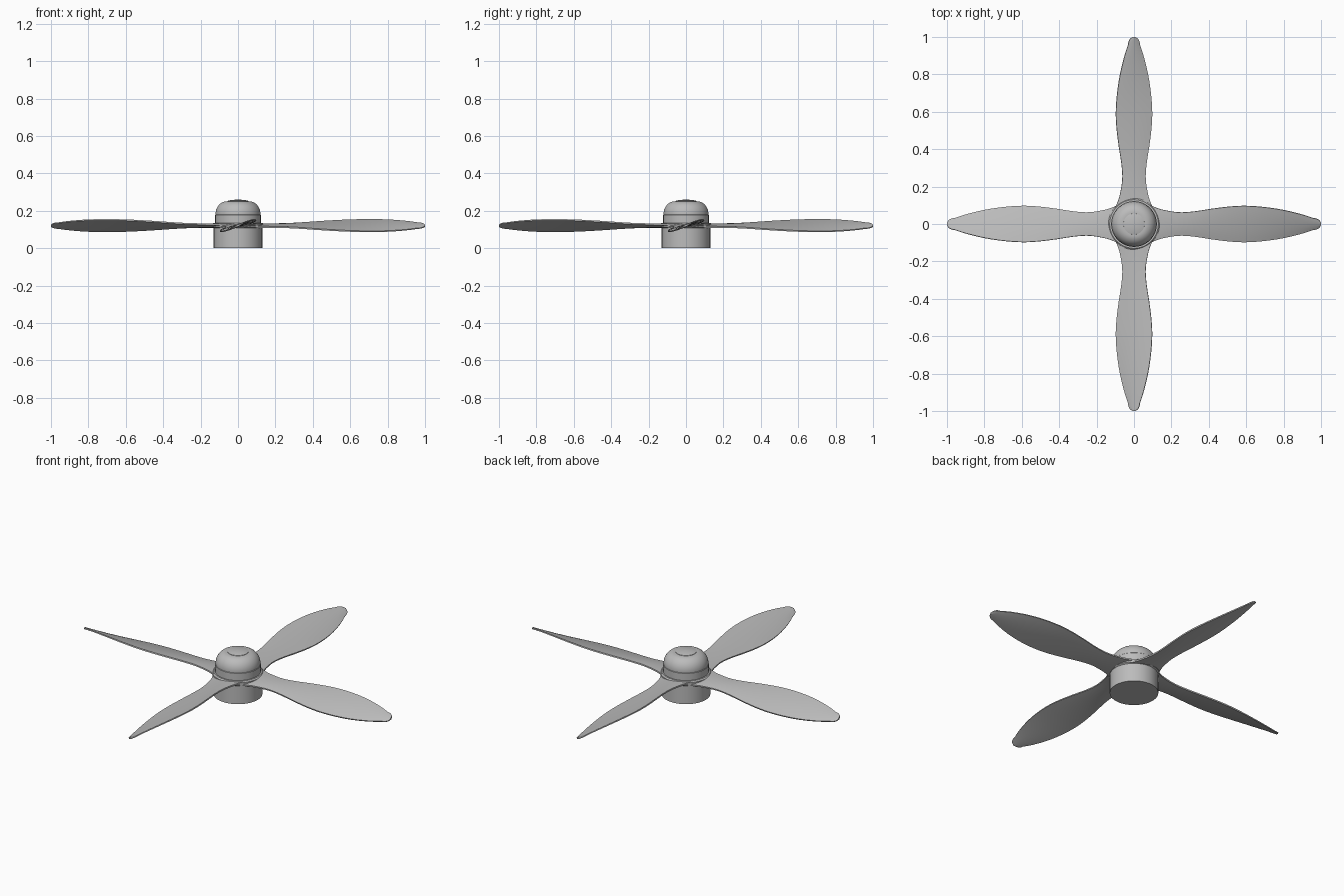
import bpy, bmesh, math
from mathutils import Matrix

cube = bpy.data.objects.get("Cube")
if cube:
    bpy.data.objects.remove(cube, do_unlink=True)

metal = bpy.data.materials.new("grey metal")
metal.use_nodes = True
GREY = (0.5, 0.5, 0.5, 1)
metal.diffuse_color = GREY
metal.node_tree.nodes["Principled BSDF"].inputs["Base Color"].default_value = GREY


def finish(bm, name):
    """Turn a bmesh into a smooth shaded object."""
    bmesh.ops.recalc_face_normals(bm, faces=bm.faces)
    mesh = bpy.data.meshes.new(name)
    bm.to_mesh(mesh)
    bm.free()
    mesh.materials.append(metal)
    obj = bpy.data.objects.new(name, mesh)
    bpy.context.collection.objects.link(obj)
    bpy.ops.object.select_all(action="DESELECT")
    obj.select_set(True)
    bpy.context.view_layer.objects.active = obj
    bpy.ops.object.shade_smooth_by_angle(angle=math.radians(32))
    return obj


def loft(bm, rings):
    """Skin closed rings of points and cap both ends."""
    loops = [[bm.verts.new(p) for p in ring] for ring in rings]
    n = len(loops[0])
    for a, b in zip(loops, loops[1:]):
        for i in range(n):
            j = (i + 1) % n
            bm.faces.new((a[i], a[j], b[j], b[i]))
    bm.faces.new(loops[0])
    bm.faces.new(loops[-1])


def turned(name, profile, sides=64):
    """Lathe (radius, height) pairs about z."""
    bm = bmesh.new()
    angles = [math.tau * i / sides for i in range(sides)]
    loft(bm, [[(r * math.cos(a), r * math.sin(a), z) for a in angles]
              for r, z in profile])
    return finish(bm, name)


def smooth_value(table, x):
    """Smooth curve through (x, value) pairs."""
    k = 0
    while k < len(table) - 2 and x > table[k + 1][0]:
        k += 1

    def slope(i):
        a, b = table[max(i - 1, 0)], table[min(i + 1, len(table) - 1)]
        return (b[1] - a[1]) / (b[0] - a[0])
    (x0, y0), (x1, y1) = table[k], table[k + 1]
    h = x1 - x0
    t = (x - x0) / h
    return ((2 * t**3 - 3 * t**2 + 1) * y0 + (t**3 - 2 * t**2 + t) * h * slope(k)
            + (3 * t**2 - 2 * t**3) * y1 + (t**3 - t**2) * h * slope(k + 1))


# Hub: base barrel, blade collar and domed nose with a shallow cap
turned("hub_base", [(0.13, 0), (0.13, 0.115)])
turned("blade_collar", [(0.13, 0.108), (0.137, 0.113), (0.137, 0.13), (0.13, 0.136)])
turned("hub_band", [(0.122, 0.12), (0.122, 0.178), (0.117, 0.183)])
dome = [(0.06 + 0.06 * math.cos(a), 0.183 + 0.068 * math.sin(a))
        for a in (math.pi / 2 * i / 12 for i in range(13))]
turned("nose_dome", [(0.12, 0.175)] + dome)
turned("nose_cap", [(0.058, 0.245), (0.056, 0.253), (0.04, 0.257), (0.02, 0.259), (0.004, 0.26)])

# Blades: half width along the radius, lens section, pitch growing outwards
WIDTH = [(0.06, 0.115), (0.12, 0.087), (0.16, 0.075), (0.24, 0.063), (0.32, 0.068),
         (0.42, 0.084), (0.52, 0.097), (0.6, 0.101), (0.7, 0.095), (0.8, 0.08),
         (0.9, 0.055), (0.96, 0.034)]
PITCH = [(0.06, 3), (0.2, 7), (0.4, 13), (0.6, 17), (0.8, 22), (1.0, 27)]
THICK = [(0.06, 0.011), (0.2, 0.009), (0.6, 0.008), (1.0, 0.006)]
MID_Z = 0.121
stations = [0.06 + 0.9 * i / 45 for i in range(46)]
tip = [0.96 + 0.04 * math.sin(math.pi / 2 * i / 8) for i in range(1, 9)]

for name, turn in (("right", 2), ("front", 3), ("left", 0), ("back", 1)):
    bm = bmesh.new()
    rings = []
    for r in stations + tip:
        if r <= 0.96:
            w = smooth_value(WIDTH, r)
        else:
            w = 0.034 * math.sqrt(max(1 - ((r - 0.96) / 0.04) ** 2, 0.01))
        pitch = math.radians(smooth_value(PITCH, r))
        t = smooth_value(THICK, r)
        ring = []
        for side in (1, -1):
            for i in range(9):
                u = side * (1 - i / 4)
                v = side * t * (0.45 + 0.55 * (1 - u * u))
                ring.append((r, u * w * math.cos(pitch) - v * math.sin(pitch),
                             MID_Z + u * w * math.sin(pitch) + v * math.cos(pitch)))
        rings.append(ring)
    loft(bm, rings)
    bm.transform(Matrix.Rotation(math.pi / 2 * turn, 4, "Z"))
    finish(bm, name + "_blade")
